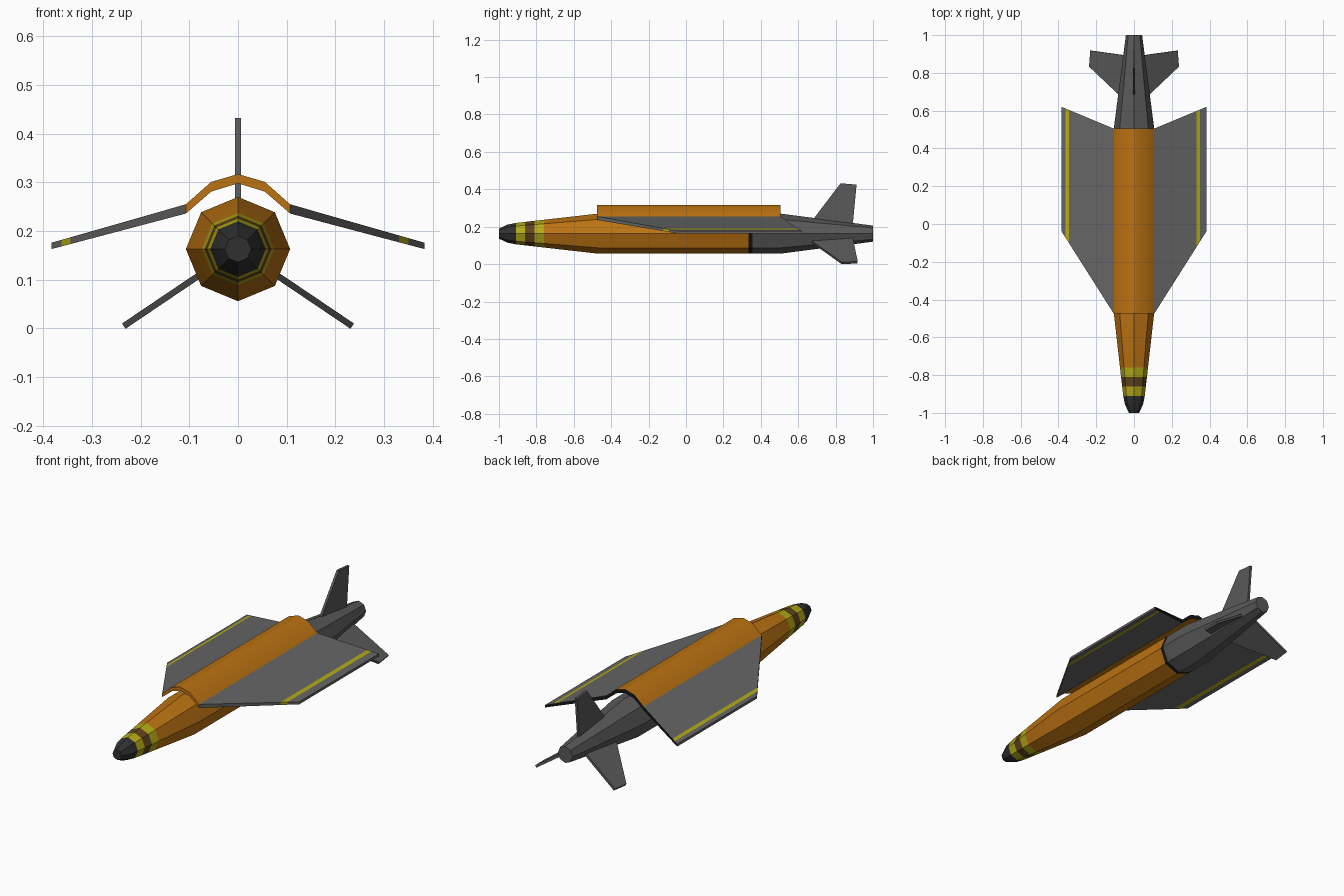
import bpy, bmesh, math
from mathutils import Vector

if "Cube" in bpy.data.objects:
    bpy.data.objects.remove(bpy.data.objects["Cube"])

AXIS_Z = 0.163  # height of the body centre line


def material(name, rgb):
    m = bpy.data.materials.new(name)
    m.diffuse_color = (*rgb, 1)
    m.use_nodes = True
    m.node_tree.nodes["Principled BSDF"].inputs["Base Color"].default_value = m.diffuse_color
    return m


MATS = {
    "orange": material("orange", (0.50, 0.17, 0.006)),
    "grey": material("grey", (0.13, 0.13, 0.13)),
    "dark_grey": material("dark_grey", (0.10, 0.10, 0.10)),
    "yellow": material("yellow", (0.45, 0.40, 0.008)),
    "brown": material("brown", (0.12, 0.055, 0.012)),
    "black": material("black", (0.008, 0.008, 0.008)),
    "nose": material("nose", (0.03, 0.03, 0.03)),
}
SLOTS = list(MATS)


def finish(bm, name):
    bmesh.ops.recalc_face_normals(bm, faces=bm.faces[:])
    me = bpy.data.meshes.new(name)
    bm.to_mesh(me)
    bm.free()
    for m in MATS.values():
        me.materials.append(m)
    ob = bpy.data.objects.new(name, me)
    bpy.context.collection.objects.link(ob)
    bpy.context.view_layer.objects.active = ob
    ob.select_set(True)
    bpy.ops.object.shade_smooth_by_angle(angle=math.radians(30))
    ob.select_set(False)
    return ob


def skin(name, rings, colors, cap_colors):
    """Bridge cross-section rings; colors(i, k) colours side k of span i."""
    bm = bmesh.new()
    vs = [[bm.verts.new(p) for p in ring] for ring in rings]
    n = len(vs[0])
    for i in range(len(vs) - 1):
        for k in range(n):
            j = (k + 1) % n
            f = bm.faces.new((vs[i][k], vs[i][j], vs[i + 1][j], vs[i + 1][k]))
            f.material_index = SLOTS.index(colors(i, k))
    for ring, c in zip((vs[0], vs[-1]), cap_colors):
        bm.faces.new(ring).material_index = SLOTS.index(c)
    return finish(bm, name)


# Octagonal fuselage: (y, radius, colour of the span that follows)
body = [
    (-1.0, 0.027, "nose"), (-0.955, 0.048, "nose"),
    (-0.91, 0.057, "yellow"), (-0.86, 0.0628, "brown"),
    (-0.81, 0.0685, "yellow"), (-0.76, 0.0742, "orange"),
    (-0.47, 0.107, "orange"), (0.335, 0.107, "black"),
    (0.355, 0.107, "dark_grey"), (0.505, 0.107, "dark_grey"),
    (1.0, 0.043, "dark_grey"),
]
rings = [[(r * math.cos(k * math.pi / 4), y, AXIS_Z + r * math.sin(k * math.pi / 4))
          for k in range(8)] for y, r, c in body]
skin("fuselage", rings, lambda i, k: body[i][2], ("nose", "dark_grey"))


# Wing kit: arched saddle over the body with drooping swept wings
def station(x):
    a = abs(x)
    if a > 0.107:
        t = (a - 0.107) / (0.383 - 0.107)
        top, bottom = 0.255 - 0.079 * t, 0.236 - 0.073 * t
        front, back = -0.475 + 0.435 * t, 0.505 + 0.115 * t
    else:
        top = {0: 0.317, 0.055: 0.301, 0.107: 0.255}[a]
        bottom = {0: 0.298, 0.055: 0.281, 0.107: 0.236}[a]
        front, back = -0.475, 0.505
    return [(x, front, top), (x, back, top), (x, back, bottom), (x, front, bottom)]


def wing_piece(name, xs, cols):
    # side 1 of each section is the black trailing edge
    skin(name, [station(x) for x in xs],
         lambda i, k: "black" if k == 1 else cols[i], (cols[0], cols[-1]))


wing_piece("saddle", (-0.107, -0.055, 0, 0.055, 0.107), ["orange"] * 4)
wing_piece("left_wing", (-0.383, -0.362, -0.344, -0.107), ["grey", "yellow", "grey"])
wing_piece("right_wing", (0.107, 0.331, 0.350, 0.383), ["grey", "yellow", "grey"])


# Tail fins: (distance from centre line, y) outlines, turned about the body axis
def fin(name, angle, outline):
    a = math.radians(angle)
    out = Vector((math.cos(a), 0, math.sin(a)))
    side = Vector((-math.sin(a), 0, math.cos(a))) * 0.0065
    rings = [[out * r + side * s + Vector((0, y, AXIS_Z)) for r, y in outline]
             for s in (-1, 1)]
    skin(name, rings, lambda i, k: "dark_grey", ("dark_grey", "dark_grey"))


fin("top_fin", 90, [(0.05, 0.66), (0.269, 0.826), (0.262, 0.912), (0.03, 0.89)])
for name, angle in (("right_lower_fin", -34), ("left_lower_fin", 214)):
    fin(name, angle, [(0.05, 0.65), (0.283, 0.833), (0.275, 0.918), (0.03, 0.89)])
